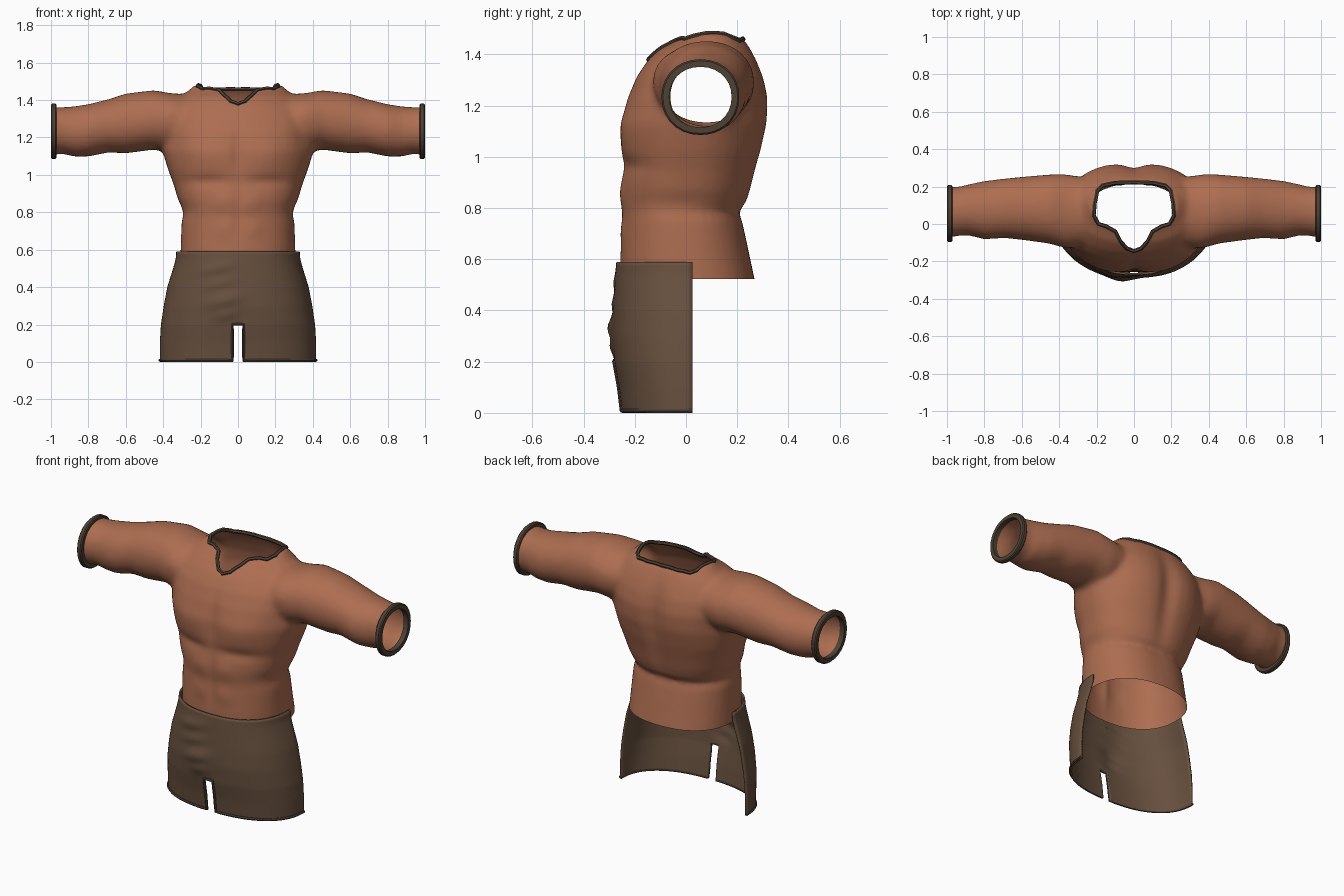
import bpy, bmesh, math
from mathutils import Vector
from mathutils.bvhtree import BVHTree

if "Cube" in bpy.data.objects:
    bpy.data.objects.remove(bpy.data.objects["Cube"])


def material(name, rgb):
    m = bpy.data.materials.new(name)
    m.diffuse_color = (*rgb, 1)
    m.use_nodes = True
    m.node_tree.nodes["Principled BSDF"].inputs["Base Color"].default_value = m.diffuse_color
    return m


CLOTH = material("rust cloth", (0.42, 0.155, 0.082))
BROWN = material("brown cloth", (0.135, 0.08, 0.048))
TRIM = material("dark trim", (0.075, 0.053, 0.036))


def finish(bm, name, mat, angle=50):
    me = bpy.data.meshes.new(name)
    bm.to_mesh(me)
    bm.free()
    me.materials.append(mat)
    ob = bpy.data.objects.new(name, me)
    bpy.context.collection.objects.link(ob)
    bpy.ops.object.select_all(action='DESELECT')
    ob.select_set(True)
    bpy.context.view_layer.objects.active = ob
    bpy.ops.object.shade_smooth_by_angle(angle=math.radians(angle))
    return ob


def power(v, e):
    return math.copysign(abs(v) ** e, v)


def loft(bm, rings, closed=True, caps=False, loop=False):
    rows = [[bm.verts.new(p) for p in r] for r in rings]
    pairs = list(zip(rows, rows[1:])) + ([(rows[-1], rows[0])] if loop else [])
    for a, b in pairs:
        n = len(a)
        for i in range(n if closed else n - 1):
            j = (i + 1) % n
            bm.faces.new((a[i], a[j], b[j], b[i]))
    if caps:
        bm.faces.new(rows[0])
        bm.faces.new(rows[-1])
    bmesh.ops.recalc_face_normals(bm, faces=bm.faces)


def oval(c0, c1, r0, r1, n=40, e=0.88):
    return [(c0 + r0 * power(math.cos(2 * math.pi * i / n), e),
             c1 + r1 * power(math.sin(2 * math.pi * i / n), e)) for i in range(n)]


def interp(table, t):
    for a, b in zip(table, table[1:]):
        if t <= b[0]:
            k = (t - a[0]) / (b[0] - a[0])
            return [p + (q - p) * k for p, q in zip(a[1:], b[1:])]
    return table[-1][1:]


def bump(x, z, cx, cz, rx, rz):
    return math.exp(-((x - cx) / rx) ** 2 - ((z - cz) / rz) ** 2)


def tube(name, pts, radius, cyclic, mat):
    cu = bpy.data.curves.new(name + "_path", 'CURVE')
    cu.dimensions = '3D'
    cu.bevel_depth, cu.bevel_resolution = radius, 1
    cu.use_fill_caps = True
    sp = cu.splines.new('POLY')
    sp.points.add(len(pts) - 1)
    for p, q in zip(sp.points, pts):
        p.co = (*q, 1)
    sp.use_cyclic_u = cyclic
    tmp = bpy.data.objects.new("tmp", cu)
    bpy.context.collection.objects.link(tmp)
    bm = bmesh.new()
    me = bpy.data.meshes.new_from_object(tmp.evaluated_get(bpy.context.evaluated_depsgraph_get()))
    bm.from_mesh(me)
    bpy.data.objects.remove(tmp)
    finish(bm, name, mat)


# Shirt body: height, half width, front y, back y
BODY = [(0.49, 0.31, -0.255, 0.275), (0.60, 0.307, -0.258, 0.252), (0.75, 0.302, -0.25, 0.222),
        (0.785, 0.292, -0.25, 0.208), (0.82, 0.298, -0.255, 0.238), (0.87, 0.322, -0.255, 0.255),
        (0.95, 0.345, -0.246, 0.275), (1.03, 0.375, -0.25, 0.297), (1.13, 0.405, -0.25, 0.316),
        (1.23, 0.41, -0.228, 0.318), (1.31, 0.395, -0.195, 0.302), (1.37, 0.355, -0.155, 0.28),
        (1.42, 0.31, -0.105, 0.255), (1.45, 0.265, -0.05, 0.235), (1.482, 0.23, 0.0, 0.20)]
# Sleeves: distance from middle, bottom z, top z, front y, back y
ARM = [(0.0, 1.12, 1.40, -0.08, 0.20), (0.25, 1.12, 1.43, -0.12, 0.25), (0.36, 1.12, 1.437, -0.14, 0.268),
       (0.45, 1.135, 1.453, -0.105, 0.265), (0.60, 1.115, 1.435, -0.085, 0.252), (0.69, 1.12, 1.405, -0.075, 0.243),
       (0.80, 1.098, 1.378, -0.082, 0.23), (0.88, 1.098, 1.366, -0.062, 0.213), (0.93, 1.112, 1.362, -0.062, 0.20),
       (1.02, 1.105, 1.362, -0.078, 0.195)]

bm = bmesh.new()
loft(bm, [[(x, y, z) for x, y in oval(0, (f + b) / 2, w, (b - f) / 2)]
          for z, w, f, b in BODY], caps=True)
stations = [(-s[0], *s[1:]) for s in reversed(ARM[1:])] + ARM
loft(bm, [[(x, y, z) for y, z in oval((f + b) / 2, (lo + hi) / 2, (b - f) / 2, (hi - lo) / 2, e=0.95)]
          for x, lo, hi, f, b in stations], caps=True)
shirt = finish(bm, "shirt", CLOTH)
rm = shirt.modifiers.new("merge", 'REMESH')
rm.mode, rm.voxel_size = 'VOXEL', 0.016
sm = shirt.modifiers.new("relax", 'SMOOTH')
sm.factor, sm.iterations = 0.5, 6
bm = bmesh.new()
bm.from_object(shirt, bpy.context.evaluated_depsgraph_get())
bpy.data.objects.remove(shirt)

# Muscle folds pressed into front and back: x, z, x radius, z radius, outward amount
FRONT = [(0.17, 1.10, 0.13, 0.10, 0.016), (0, 1.12, 0.03, 0.14, -0.012), (0.17, 0.965, 0.13, 0.03, -0.012),
         (0.08, 0.86, 0.05, 0.05, 0.007), (0.08, 0.71, 0.05, 0.05, 0.007), (0, 0.78, 0.02, 0.16, -0.007),
         (0.36, 1.20, 0.05, 0.12, -0.015)]
BACK = [(0, 1.12, 0.055, 0.28, -0.02), (0.15, 1.22, 0.10, 0.16, 0.008), (0.33, 1.15, 0.06, 0.12, -0.012)]
bm.normal_update()
for v in bm.verts:
    n = v.normal.y
    for cx, cz, rx, rz, a in (FRONT if n < 0 else BACK):
        v.co.y += n * a * bump(abs(v.co.x), v.co.z, cx, cz, rx, rz)

# Neck outline, mirrored and draped on the shirt
half = [(0, -0.145), (0.04, -0.13), (0.075, -0.09), (0.10, -0.04), (0.15, -0.012), (0.19, 0.0),
        (0.215, 0.045), (0.21, 0.11), (0.195, 0.18), (0.17, 0.205), (0.10, 0.22), (0, 0.222)]
neck = half + [(-x, y) for x, y in half[-2:0:-1]]
edges = list(zip(neck, neck[1:] + neck[:1]))
tree = BVHTree.FromBMesh(bm)
rim = []
for a, b in edges:
    for k in (0, 0.5):
        x, y = a[0] + (b[0] - a[0]) * k, a[1] + (b[1] - a[1]) * k
        rim.append(tree.ray_cast(Vector((x, y, 2)), Vector((0, 0, -1)))[0])


def cut(bm, co, no, clear=False, keep=lambda f: True):
    fs = [f for f in bm.faces if keep(f)]
    geom = fs + list({e for f in fs for e in f.edges}) + list({v for f in fs for v in f.verts})
    bmesh.ops.bisect_plane(bm, geom=geom, plane_co=co, plane_no=no, clear_outer=clear, dist=1e-5)


def inside(x, y):
    hit = False
    for (ax, ay), (bx, by) in edges:
        if (ay > y) != (by > y) and x < (bx - ax) * (y - ay) / (by - ay) + ax:
            hit = not hit
    return hit


# Open the hem, sleeve ends and neck
cut(bm, (0, 0, 0.523), (0, 0, -1), True)
cut(bm, (0.98, 0, 0), (1, 0, 0), True)
cut(bm, (-0.98, 0, 0), (-1, 0, 0), True)


def top(f):
    c = f.calc_center_median()
    return c.z > 1.28 and abs(c.x) < 0.25


for a, b in edges:
    cut(bm, (*a, 0), (b[1] - a[1], a[0] - b[0], 0), keep=top)
gone = [f for f in bm.faces if top(f) and inside(*f.calc_center_median().xy)]
bmesh.ops.delete(bm, geom=gone, context='FACES')
finish(bm, "shirt", CLOTH, 60)
tube("neck_trim", rim, 0.011, True, TRIM)

# Sleeve cuffs
for side, label in ((1, "left"), (-1, "right")):
    bm = bmesh.new()
    prof = [(0.97, 0.118), (0.97, 0.142), (0.976, 0.148), (0.994, 0.148), (1.0, 0.142), (1.0, 0.118)]
    loft(bm, [[(side * x, y, z) for y, z in oval(0.056, 1.233, r + 0.004, r, 28, 0.95)]
              for x, r in prof], loop=True)
    finish(bm, label + "_cuff", TRIM, 35)

# Shorts front panel: height, half width, front y
SHORTS = [(0.0, 0.418, -0.25), (0.1, 0.418, -0.262), (0.2, 0.412, -0.28), (0.3, 0.397, -0.288),
          (0.4, 0.378, -0.284), (0.5, 0.347, -0.278), (0.55, 0.333, -0.275), (0.59, 0.33, -0.272)]


def panel(x_angle, z):
    w, f = interp(SHORTS, z)
    x = w * power(math.cos(x_angle), 0.85)
    y = 0.025 + (f - 0.025) * math.sin(x_angle) ** 0.85
    for cx, cz, rx, rz, a in ((-0.12, 0.50, 0.09, 0.03, 0.013), (-0.10, 0.42, 0.08, 0.03, 0.012),
                              (-0.07, 0.33, 0.08, 0.04, 0.022), (-0.06, 0.255, 0.06, 0.03, 0.014)):
        y -= a * bump(x, z - 0.2 * (x - cx), cx, cz, rx, rz)
    return (x, y, z)


bm = bmesh.new()
N = 64
loft(bm, [[panel(math.pi * i / N, 0.59 * j / 36) for i in range(N + 1)] for j in range(37)], closed=False)
for co, no in (((0.027, 0, 0), (1, 0, 0)), ((-0.027, 0, 0), (1, 0, 0)), ((0, 0, 0.2), (0, 0, 1))):
    cut(bm, co, no)
slit = [f for f in bm.faces if abs(f.calc_center_median().x) < 0.027 and f.calc_center_median().z < 0.2]
bmesh.ops.delete(bm, geom=slit, context='FACES')
if sum(f.normal.y * f.calc_area() for f in bm.faces) > 0:
    bmesh.ops.reverse_faces(bm, faces=bm.faces)
shorts = finish(bm, "shorts", BROWN)
so = shorts.modifiers.new("thickness", 'SOLIDIFY')
so.thickness, so.offset = 0.01, -1

# Piping along the leg hems and the slit
A = 1.488
path = [panel(math.pi * i / N, 0.008) for i in range(31)]
y_at = lambda z: panel(math.pi / 2, z)[1]
path += [(0.029, y_at(z), z) for z in (0.008, 0.05, 0.1, 0.15, 0.2)] + [(0, y_at(0.203), 0.203)]
path += [(-x, y, z) for x, y, z in reversed(path[:-1])]
tube("hem_piping", path, 0.008, False, TRIM)
